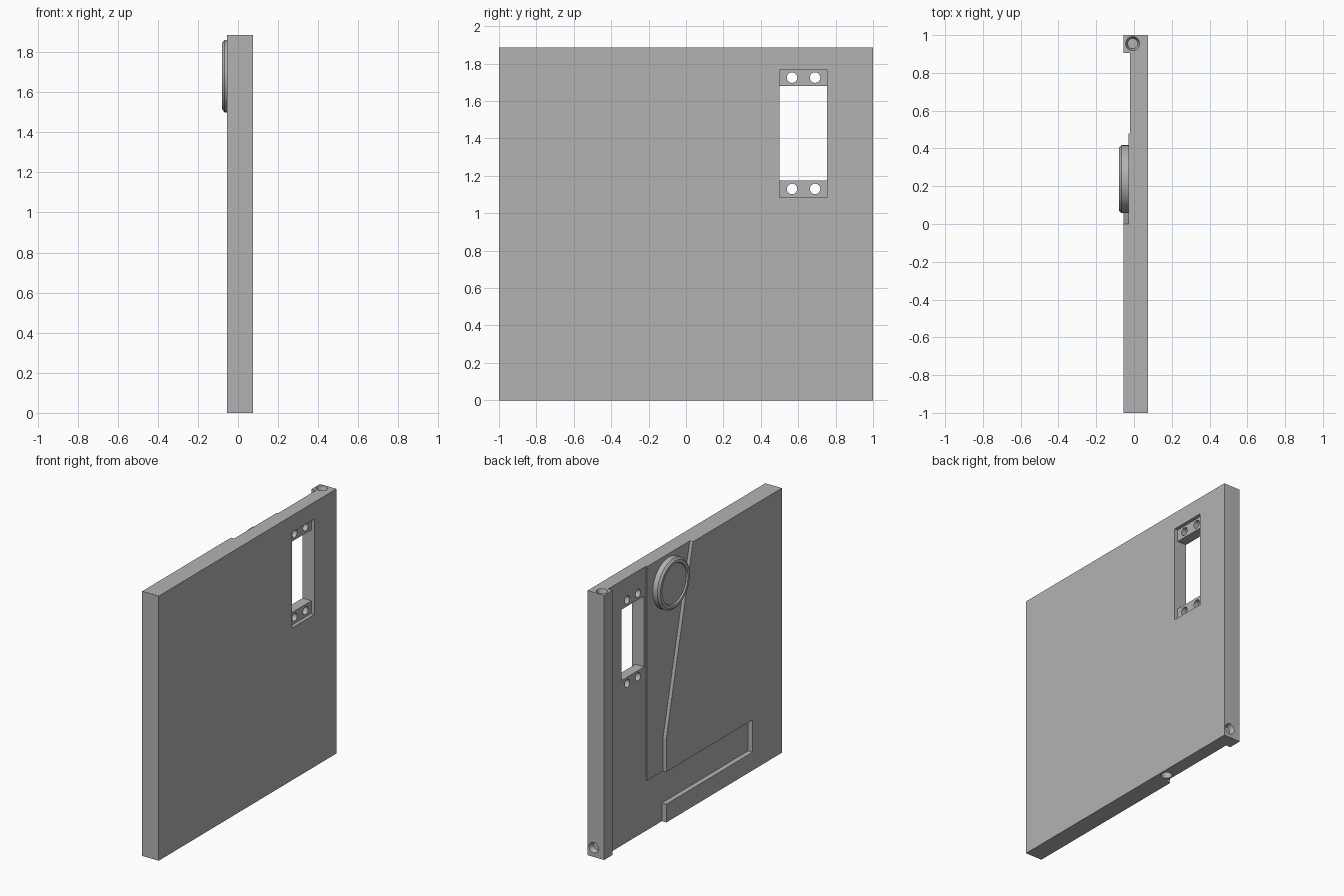
import bpy, bmesh, math
from mathutils import Vector

cube = bpy.data.objects.get("Cube")
if cube:
    bpy.data.objects.remove(cube, do_unlink=True)

grey = bpy.data.materials.new("plain grey")
grey.use_nodes = True
colour = (0.45, 0.45, 0.45, 1)
grey.diffuse_color = colour
grey.node_tree.nodes["Principled BSDF"].inputs["Base Color"].default_value = colour

TOP = 1.885
BACK, FACE, STEP, RECESS = 0.075, -0.055, -0.03, -0.02


def finish(name, bm):
    bmesh.ops.recalc_face_normals(bm, faces=bm.faces[:])
    mesh = bpy.data.meshes.new(name)
    bm.to_mesh(mesh)
    bm.free()
    mesh.materials.append(grey)
    obj = bpy.data.objects.new(name, mesh)
    bpy.context.collection.objects.link(obj)
    return obj


def slab(name, outline, x0, x1):
    """Extrude a (y, z) outline from x0 to x1."""
    bm = bmesh.new()
    face = bm.faces.new([bm.verts.new((x0, y, z)) for y, z in outline])
    ext = bmesh.ops.extrude_face_region(bm, geom=[face])
    verts = [v for v in ext["geom"] if isinstance(v, bmesh.types.BMVert)]
    bmesh.ops.translate(bm, verts=verts, vec=(x1 - x0, 0, 0))
    return finish(name, bm)


def box(y0, y1, z0, z1):
    return [(y0, z0), (y1, z0), (y1, z1), (y0, z1)]


def lathe(name, profile, origin, axis, sides=48):
    """Spin a (radius, distance) profile about an axis and close both ends."""
    turn = Vector((0, 0, 1)).rotation_difference(Vector(axis))
    bm = bmesh.new()
    rings = []
    for r, d in profile:
        ring = []
        for i in range(sides):
            a = math.tau * i / sides
            p = Vector((r * math.cos(a), r * math.sin(a), d))
            ring.append(bm.verts.new(Vector(origin) + turn @ p))
        rings.append(ring)
    for lo, hi in zip(rings, rings[1:]):
        for i in range(sides):
            j = (i + 1) % sides
            bm.faces.new((lo[i], lo[j], hi[j], hi[i]))
    bm.faces.new(rings[0])
    bm.faces.new(rings[-1])
    return finish(name, bm)


def cut(target, cutters):
    for c in cutters:
        mod = target.modifiers.new("cut", 'BOOLEAN')
        mod.operation = 'DIFFERENCE'
        mod.solver = 'EXACT'
        mod.object = c
    graph = bpy.context.evaluated_depsgraph_get()
    mesh = bpy.data.meshes.new_from_object(target.evaluated_get(graph))
    target.modifiers.clear()
    target.data = mesh


# Main plate and the raised layers on its left-hand face
plate = slab("main_plate", box(-1, 1, 0, TOP), RECESS, BACK)
post = slab("edge_post", box(0.905, 1, 0, TOP), FACE, RECESS)
slab("middle_layer", box(-0.67, 0.48, 0.36, TOP), STEP, RECESS)
slab("raised_layer", [(-1, 0), (0.3, 0), (0.3, 0.13), (-0.67, 0.13), (-0.67, 0.36),
                      (0.3, 0.36), (0.3, 0.6), (0, TOP), (-0.67, TOP), (-1, TOP)],
     FACE, STEP)
slab("raised_layer_base", [(-1, 0), (0.3, 0), (0.3, 0.13), (-0.67, 0.13),
                           (-0.67, TOP), (-1, TOP)], STEP, RECESS)

# Window with shallow pocket and screw holes
cutters = [slab("window_cutter", box(0.5, 0.755, 1.175, 1.68), -0.1, 0.2),
           slab("pocket_cutter", box(0.5, 0.755, 1.085, 1.765), BACK - 0.025, 0.2)]
for y in (0.567, 0.69):
    for z in (1.13, 1.725):
        cutters.append(lathe("screw_cutter", [(0.028, 0), (0.028, 0.3)],
                             (-0.1, y, z), (1, 0, 0), 32))

# Tapered pivot sockets in the top, bottom and rear edges
socket = [(0.037, -0.02), (0.037, 0), (0.027, 0.035)]
top_socket = lathe("top_socket_cutter", socket, (-0.007, 0.955, TOP), (0, 0, -1))
cutters += [top_socket,
            lathe("bottom_socket_cutter", socket, (0.0275, 0.36, 0), (0, 0, 1)),
            lathe("rear_socket_cutter", socket, (0.0275, 1, 0.066), (0, -1, 0))]
cut(plate, cutters)
cut(post, [top_socket])
for c in cutters:
    bpy.data.objects.remove(c, do_unlink=True)

# Round dial with chamfered rim and sunken face
dial = lathe("round_dial", [(0.18, 0), (0.18, 0.037), (0.165, 0.05),
                            (0.145, 0.05), (0.14, 0.04)],
             (STEP, 0.237, 1.68), (-1, 0, 0), 64)

for obj in (plate, post, dial):
    bpy.ops.object.select_all(action='DESELECT')
    obj.select_set(True)
    bpy.context.view_layer.objects.active = obj
    bpy.ops.object.shade_smooth_by_angle(angle=math.radians(25))
